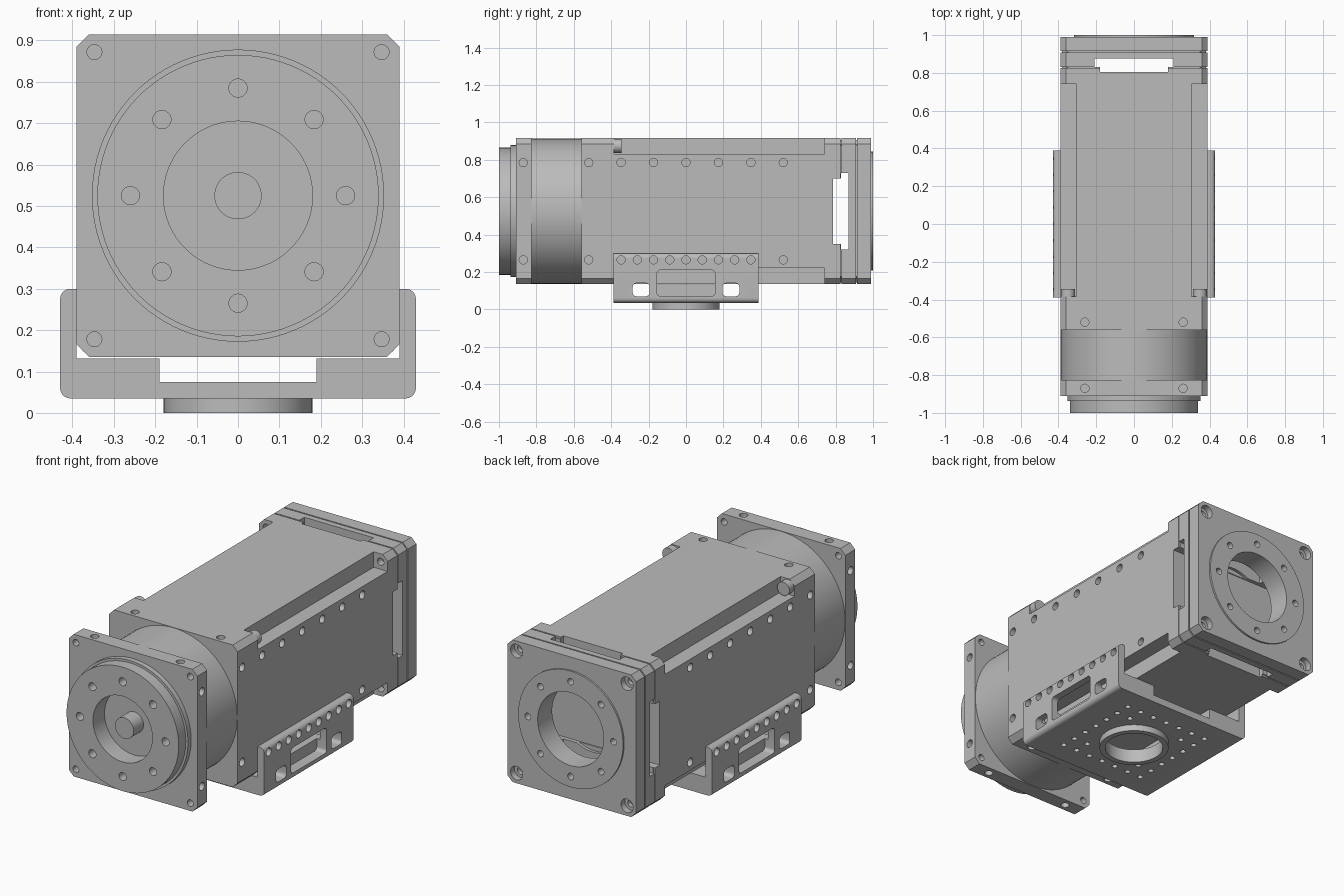
import bpy, bmesh
from math import sin, cos, pi, hypot, radians
from mathutils import Matrix, Vector

if "Cube" in bpy.data.objects:
    bpy.data.objects.remove(bpy.data.objects["Cube"])

grey = bpy.data.materials.new("machined_grey")
grey.use_nodes = True
grey.diffuse_color = (0.5, 0.5, 0.5, 1)
grey.node_tree.nodes["Principled BSDF"].inputs["Base Color"].default_value = (0.5, 0.5, 0.5, 1)

CZ = 0.525      # height of the main axis
H = 0.39        # half width of the housing
PITCH = 0.0867  # spacing of the mounting holes
TURN = {"x": Matrix.Rotation(pi / 2, 4, "Y"),
        "y": Matrix.Rotation(-pi / 2, 4, "X"),
        "z": Matrix.Identity(4)}


def box(bm, x0, x1, y0, y1, z0, z1):
    mid = Vector((x0 + x1, y0 + y1, z0 + z1)) / 2
    size = Matrix.Diagonal((x1 - x0, y1 - y0, z1 - z0, 1))
    bmesh.ops.create_cube(bm, size=1, matrix=Matrix.Translation(mid) @ size)


def rod(bm, centre, axis, r, a, b, seg=64):
    """Cylinder along an axis from a to b; centre gives the other two coordinates."""
    mid = list(centre)
    mid.insert("xyz".index(axis), (a + b) / 2)
    bmesh.ops.create_cone(bm, cap_ends=True, segments=seg, radius1=r, radius2=r,
                          depth=b - a, matrix=Matrix.Translation(mid) @ TURN[axis])


def prism(bm, outline, axis, a, b):
    """Extrude a closed outline along x or y."""
    at = (lambda u, v: (a, u, v)) if axis == "x" else (lambda u, v: (u, a, v))
    face = bm.faces.new([bm.verts.new(at(u, v)) for u, v in outline])
    out = bmesh.ops.extrude_face_region(bm, geom=[face])["geom"]
    move = (b - a, 0, 0) if axis == "x" else (0, b - a, 0)
    bmesh.ops.translate(bm, vec=move, verts=[g for g in out if isinstance(g, bmesh.types.BMVert)])


def rounded(u0, u1, v0, v1, r, seg=6):
    """Rectangle with rounded corners, or chamfered ones when seg is 1."""
    corners = [(u1 - r, v1 - r), (u0 + r, v1 - r), (u0 + r, v0 + r), (u1 - r, v0 + r)]
    return [(u + r * cos((k + s / seg) * pi / 2), v + r * sin((k + s / seg) * pi / 2))
            for k, (u, v) in enumerate(corners) for s in range(seg + 1)]


def make(name, build):
    bm = bmesh.new()
    build(bm)
    bmesh.ops.recalc_face_normals(bm, faces=bm.faces)
    mesh = bpy.data.meshes.new(name)
    bm.to_mesh(mesh)
    bm.free()
    mesh.materials.append(grey)
    obj = bpy.data.objects.new(name, mesh)
    bpy.context.collection.objects.link(obj)
    return obj


def part(name, build, cuts=()):
    """Build a part, subtract each cutter, then shade it with sharp edges kept."""
    obj = make(name, build)
    cutters = [make("cutter", c) for c in cuts]
    for c in cutters:
        c.hide_render = True
        mod = obj.modifiers.new("cut", "BOOLEAN")
        mod.operation, mod.solver, mod.object = "DIFFERENCE", "EXACT", c
    if cutters:
        graph = bpy.context.evaluated_depsgraph_get()
        mesh = bpy.data.meshes.new_from_object(obj.evaluated_get(graph))
        obj.modifiers.clear()
        obj.data = mesh
        for c in cutters:
            bpy.data.objects.remove(c)
    obj.data.shade_smooth()
    obj.data.set_sharp_from_angle(angle=radians(30))
    return obj


def square(y0, y1, half=H):
    return lambda bm: prism(bm, rounded(-half, half, CZ - half, CZ + half, 0.03, 1), "y", y0, y1)


def disc(r, y0, y1):
    return lambda bm: rod(bm, (0, CZ), "y", r, y0, y1, 96)


def bolt_circle(r, y0, y1):
    def build(bm):
        for k in range(8):
            a = k * pi / 4
            rod(bm, (0.26 * cos(a), CZ + 0.26 * sin(a)), "y", r, y0, y1, 24)
    return build


def corner_holes(offset, r, y0, y1):
    def build(bm):
        for sx in (-1, 1):
            for sz in (-1, 1):
                rod(bm, (sx * offset, CZ + sz * offset), "y", r, y0, y1, 24)
    return build


def flank_holes(side_rows, top_rows):
    """Blind holes in the left, right, top and bottom faces."""
    def build(bm):
        for s in (-1, 1):
            for t in (-1, 1):
                for y in side_rows:
                    rod(bm, (y, CZ + t * 0.26), "x", 0.022, s * H - 0.03, s * H + 0.03, 20)
                for y in top_rows:
                    rod(bm, (t * 0.26, y), "z", 0.022, CZ + s * H - 0.03, CZ + s * H + 0.03, 20)
    return build


# Cable slots through the rear on all four sides, and the rear bore
slots = [
    lambda bm: box(bm, -0.5, 0.5, 0.785, 0.834, CZ - 0.175, CZ + 0.175),
    lambda bm: box(bm, -0.5, 0.5, 0.829, 0.87, CZ - 0.205, CZ + 0.205),
    lambda bm: box(bm, -0.18, 0.18, 0.806, 0.836, 0, 1.1),
    lambda bm: box(bm, -0.21, 0.21, 0.831, 0.875, 0, 1.1),
    disc(0.2, 0.79, 1.1),
]


# Main housing with stepped long corners
def corner_steps(bm):
    for sx in (-1, 1):
        for sz in (-1, 1):
            x, z = sorted((sx * 0.305, sx * 0.5)), sorted((CZ + sz * 0.305, CZ + sz * 0.5))
            box(bm, *x, -0.385, 0.74, *z)


rows = [2 * PITCH * i for i in range(-3, 4)]
part("main_housing", square(-0.56, 0.825),
     [corner_steps, flank_holes(rows, [-0.52]), corner_holes(0.347, 0.02, 0.72, 0.78)] + slots[:3] + slots[4:])
part("corner_pins", corner_holes(0.349, 0.037, -0.4, -0.345))

# Rear plates, separated by narrow grooves
part("rear_spacer", square(0.82, 0.92, 0.38), slots)
part("rear_middle_plate", square(0.832, 0.908), slots)
part("rear_plate", square(0.915, 0.99),
     [slots[4], corner_holes(0.335, 0.037, 0.955, 1.05), corner_holes(0.335, 0.02, 0.93, 1.04),
      bolt_circle(0.018, 0.95, 1.05)])
part("rear_ring", disc(0.318, 0.98, 1.0), [slots[4], bolt_circle(0.018, 0.9, 1.05)])

# Front collar, flange and output disc
part("front_collar", disc(0.388, -0.83, -0.55))
part("front_flange", square(-0.91, -0.825),
     [flank_holes([-0.87], [-0.87]), corner_holes(0.347, 0.018, -0.95, -0.78), disc(0.18, -1.1, -0.9)])
part("output_step", disc(0.353, -0.938, -0.905), [disc(0.18, -1.1, -0.8), bolt_circle(0.022, -1.1, -0.92)])
part("output_disc", disc(0.34, -1.0, -0.93), [disc(0.18, -1.1, -0.8), bolt_circle(0.022, -1.1, -0.8)])
part("output_hub", disc(0.057, -0.985, -0.89))


# Mounting bracket under the housing
def bracket_side_holes(bm):
    for s in (-1, 1):
        for i in range(-4, 5):
            rod(bm, (i * PITCH, CZ - 0.26), "x", 0.022, s * 0.41 - 0.05, s * 0.41 + 0.05, 20)


def bracket_windows(bm):
    for s in (-1, 1):
        prism(bm, rounded(-0.155, 0.155, 0.07, 0.21, 0.02), "x", s * 0.37, s * 0.5)
        prism(bm, rounded(s * 0.24 - 0.045, s * 0.24 + 0.045, 0.07, 0.14, 0.02), "x", -0.5, 0.5)


def base_holes(bm):
    for i in range(-3, 4):
        for j in range(-3, 4):
            if hypot(i, j) > 2.7:
                rod(bm, (i * PITCH, j * PITCH), "z", 0.015, 0, 0.06, 16)


part("mounting_bracket",
     lambda bm: prism(bm, rounded(-0.43, 0.43, 0.035, 0.3, 0.025), "y", -0.388, 0.388),
     [lambda bm: box(bm, -H, H, -0.5, 0.5, 0.132, 0.5),
      lambda bm: box(bm, -0.19, 0.19, -0.5, 0.5, 0.075, 0.2),
      bracket_side_holes, bracket_windows, base_holes,
      lambda bm: rod(bm, (0, 0), "z", 0.15, -0.1, 0.1)])
part("bracket_boss", lambda bm: rod(bm, (0, 0), "z", 0.18, 0, 0.04),
     [lambda bm: rod(bm, (0, 0), "z", 0.15, -0.1, 0.1)])
